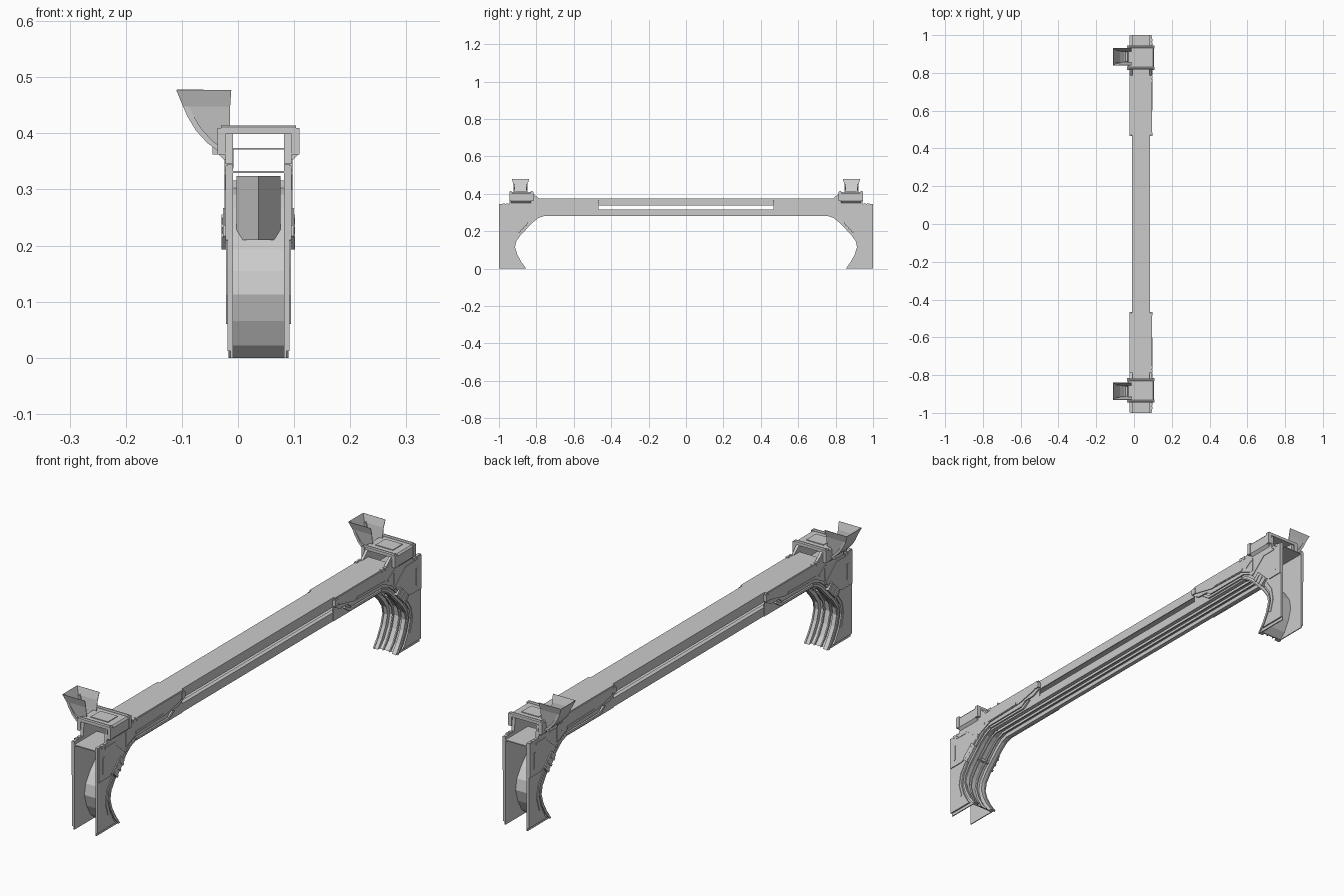
import bpy, bmesh
from mathutils import Vector

if "Cube" in bpy.data.objects:
    bpy.data.objects.remove(bpy.data.objects["Cube"])

CX = 0.0365  # centre plane of the beam


def mesh_object(name, verts, faces):
    me = bpy.data.meshes.new(name)
    bm = bmesh.new()
    vs = [bm.verts.new(v) for v in verts]
    for f in faces:
        bm.faces.new([vs[i] for i in f])
    bmesh.ops.recalc_face_normals(bm, faces=bm.faces)
    bm.to_mesh(me)
    bm.free()
    ob = bpy.data.objects.new(name, me)
    bpy.context.collection.objects.link(ob)
    return ob


def prism(name, lo, hi):
    """Solid between two matching outlines."""
    n = len(lo)
    faces = [list(range(n)), list(range(n, 2 * n))]
    faces += [(i, (i + 1) % n, n + (i + 1) % n, n + i) for i in range(n)]
    return mesh_object(name, list(lo) + list(hi), faces)


def slab(name, yz, x0, x1, end=1):
    return prism(name, [(x0, y * end, z) for y, z in yz], [(x1, y * end, z) for y, z in yz])


def both_sides(name, yz, x0, x1, end):
    """Slab on the left side plus its reflection across the centre plane."""
    slab(name + "_left", yz, x0, x1, end)
    slab(name + "_right", yz, 2 * CX - x0, 2 * CX - x1, end)


def box(name, x0, x1, y0, y1, z0, z1):
    return slab(name, [(y0, z0), (y1, z0), (y1, z1), (y0, z1)], x0, x1)


def offset(path, d):
    out = []
    for i, p in enumerate(path):
        a, b = Vector(path[max(i - 1, 0)]), Vector(path[min(i + 1, len(path) - 1)])
        t = (b - a).normalized()
        out.append((p[0] - t.y * d, max(p[1] + t.x * d, 0.0)))
    return out


def band(path, d0, d1):
    return offset(path, d0) + offset(path, d1)[::-1]


def bar(a, b, w):
    return band([a, b], -w / 2, w / 2)


# inner edge of the leg and beam, foot to beam, as (y, z)
ARCH = [(-0.855, 0), (-0.88, 0.035), (-0.902, 0.075), (-0.914, 0.115), (-0.908, 0.145),
        (-0.885, 0.178), (-0.85, 0.215), (-0.815, 0.25), (-0.79, 0.27), (-0.76, 0.281)]
TOP = [(-0.47, 0.374), (-0.785, 0.374), (-0.82, 0.403), (-0.94, 0.403), (-0.945, 0.345), (-1, 0.345)]

# central beam: thin top channel over a lower trough, with an open slot between
box("beam_top_sheet", -0.01, 0.083, -0.82, 0.82, 0.371, 0.374)
for nm, x in (("left", -0.011), ("right", 0.082)):
    box("beam_side_" + nm, x, x + 0.003, -0.8, 0.8, 0.337, 0.374)
    box("lower_rail_" + nm, x - (0 if nm == "left" else 0.014), x + (0.017 if nm == "left" else 0.003),
        -0.77, 0.77, 0.282, 0.316)
box("lower_trough", 0.005, 0.068, -0.77, 0.77, 0.298, 0.312)
for x in (0.022, 0.046):
    box("trough_runner", x, x + 0.005, -0.77, 0.77, 0.288, 0.3)

for end in (1, -1):
    # inner plates and outer skins of the leg and haunch
    both_sides("leg_plate", ARCH + [(-0.467, 0.281)] + TOP + [(-1, 0)], -0.013, -0.009, end)
    skin_edge = [p for p in offset(ARCH, 0.022) if p[1] > 0.012]
    both_sides("leg_skin", [(skin_edge[0][0] + 0.012, 0.012)] + skin_edge
               + [(-0.57, 0.302), (-0.55, 0.318), (-0.5, 0.32), (-0.47, 0.335)]
               + TOP + [(-1, 0.012)], -0.019, -0.013, end)
    both_sides("corner_panel", [(-0.998, 0.21), (-0.93, 0.21), (-0.9, 0.225), (-0.83, 0.285),
                                (-0.76, 0.315), (-0.58, 0.32), (-0.49, 0.34), (-0.475, 0.372)]
               + [(-0.79, 0.372), (-0.822, 0.4), (-0.938, 0.4), (-0.945, 0.343), (-0.998, 0.343)],
               -0.0225, -0.019, end)

    # raised trim along the arch and haunch
    both_sides("arch_rib", band(ARCH, 0.004, 0.014), -0.017, -0.012, end)
    both_sides("arch_outer_rib", band(offset(ARCH, 0.032)[2:], 0, 0.007), -0.0215, -0.018, end)
    both_sides("haunch_trim", [(-0.76, 0.288), (-0.56, 0.288), (-0.525, 0.312), (-0.535, 0.316),
                               (-0.57, 0.297), (-0.76, 0.297)], -0.02, -0.012, end)
    for a, b in (((-0.96, 0.33), (-0.9, 0.33)), ((-0.9, 0.33), (-0.83, 0.27)),
                 ((-0.83, 0.345), (-0.79, 0.32)), ((-0.83, 0.345), (-0.83, 0.29)),
                 ((-0.97, 0.3), (-0.97, 0.235)), ((-0.77, 0.322), (-0.6, 0.326))):
        both_sides("corner_trim", bar(a, b, 0.008), -0.0245, -0.022, end)

    # knee clamps, haunch tip clips and top edge clips
    both_sides("knee_clamp", bar((-0.905, 0.205), (-0.855, 0.255), 0.034), -0.0265, -0.013, end)
    for k in (-1, 0, 1):
        both_sides("knee_bolt", bar((-0.892 + k * 0.017, 0.235 + k * 0.017),
                                    (-0.87 + k * 0.017, 0.213 + k * 0.017), 0.009), -0.029, -0.026, end)
    both_sides("haunch_clip", [(-0.485, 0.342), (-0.465, 0.342), (-0.465, 0.366), (-0.485, 0.366)],
               -0.024, -0.009, end)
    for y, z in ((-0.785, 0.376), (-0.765, 0.376), (-0.98, 0.347), (-0.962, 0.347)):
        both_sides("edge_clip", [(y, z - 0.012), (y + 0.012, z - 0.012), (y + 0.012, z), (y, z)],
                   -0.024, -0.012, end)

    # stepped soffit curving down between the plates
    slab("soffit", band(ARCH, 0.018, 0.024), -0.009, 2 * CX + 0.009, end)
    both_sides("soffit_rail", band(ARCH, 0.003, 0.02), -0.009, 0.006, end)
    both_sides("soffit_runner", band(ARCH, 0.01, 0.02), 0.02, 0.025, end)

    # wedge brace inside the open end, and the end cover
    tri = [(-0.003, -0.87 * end), (CX, -0.93 * end), (2 * CX + 0.003, -0.87 * end)]
    prism("wedge_brace", [(x, y, 0.21) for x, y in tri], [(x, y, 0.324) for x, y in tri])
    slab("end_cover", [(-1, 0.329), (-0.86, 0.329), (-0.86, 0.333), (-1, 0.333)],
         -0.01, 2 * CX + 0.01, end)

    # saddle cap over the leg
    half = [(-0.024, 0.352), (-0.034, 0.362), (-0.034, 0.402), (-0.028, 0.409)]
    inner = [(-0.0225, 0.4), (-0.0225, 0.354)]
    flip = lambda pts: [(2 * CX - x, z) for x, z in pts[::-1]]
    sect = half + flip(half) + flip(inner)[::1] + inner
    prism("saddle_cap", [(x, -0.935 * end, z) for x, z in half + flip(half) + flip(inner) + inner][:8]
          + [(x, -0.935 * end, z) for x, z in flip(inner) + inner],
          [(x, -0.83 * end, z) for x, z in sect])
    for y in (-0.945, -0.832):
        slab("cap_lip", [(y, 0.399), (y + 0.014, 0.399), (y + 0.014, 0.411), (y + 0.01, 0.414),
                         (y + 0.004, 0.414), (y, 0.411)], -0.03, 2 * CX + 0.03, end)
        both_sides("cap_ear", [(y, 0.362), (y + 0.016, 0.362), (y + 0.016, 0.41), (y, 0.41)],
                   -0.0365, -0.022, end)
    box("cap_panel", 0.0, 0.075, -0.882 * end - 0.03, -0.882 * end + 0.03, 0.405, 0.412)

    # flared scoop on the left of the cap: curved back, two cheeks, flared rim
    yc = -0.885 * end
    curve = [(-0.032, 0.366, 0.027), (-0.055, 0.383, 0.029), (-0.075, 0.405, 0.031),
             (-0.09, 0.43, 0.034), (-0.098, 0.448, 0.037), (-0.11, 0.477, 0.046)]
    n = len(curve)
    vs = [(x, yc - w, z) for x, z, w in curve] + [(x, yc + w, z) for x, z, w in curve]
    # front edge of each cheek
    front = [(-0.014, 0.38, 0.027), (-0.014, 0.448, 0.037), (-0.012, 0.477, 0.046)]
    m = len(vs)
    vs += [(x, yc - w, z) for x, z, w in front] + [(x, yc + w, z) for x, z, w in front]
    fs = [(i, i + 1, n + i + 1, n + i) for i in range(n - 1)]
    for o, q in ((0, m), (n, m + 3)):
        fs += [(o, o + 1, o + 2, o + 3, o + 4, q + 1, q), (o + 4, o + 5, q + 2, q + 1)]
    scoop = mesh_object("scoop", vs, fs)
    mod = scoop.modifiers.new("thickness", "SOLIDIFY")
    mod.thickness = 0.002
    # outer ribs following the scoop's curved back
    for s in (-1, 1):
        rib = [(x, z) for x, z, w in curve[:5]]
        prof = rib + [(x + 0.009, z + 0.004) for x, z in rib[::-1]]
        ys = [yc + s * 0.03, yc + s * 0.037]
        prism("scoop_rib", [(x, ys[0], z) for x, z in prof], [(x, ys[1], z) for x, z in prof])
    box("scoop_mount", -0.045, -0.022, yc - 0.026, yc + 0.026, 0.362, 0.385)
